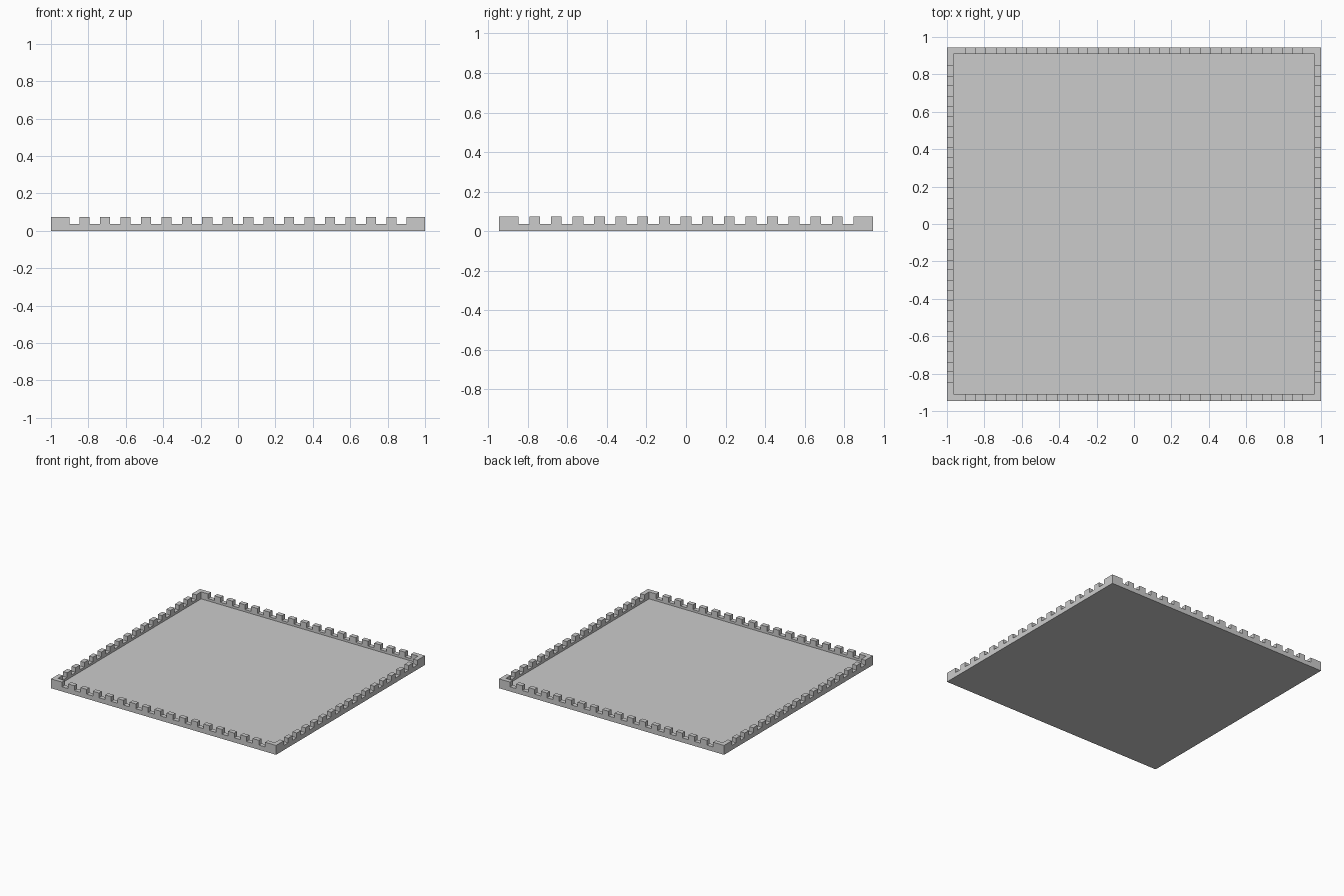
import bpy, bmesh
from mathutils import Matrix, Vector

if "Cube" in bpy.data.objects:
    bpy.data.objects.remove(bpy.data.objects["Cube"])

HX, HY = 1.0, 0.945          # half footprint
TOP, SILL, FLOOR = 0.075, 0.037, 0.019
WALL = 0.036                 # parapet thickness
CORNER = 0.098               # solid corner length


def boxes(name, spans):
    """One mesh object made of axis-aligned boxes given as (min, max)."""
    bm = bmesh.new()
    for lo, hi in spans:
        lo, hi = Vector(lo), Vector(hi)
        size = Matrix.Diagonal((*(hi - lo), 1))
        bmesh.ops.create_cube(bm, size=1, matrix=Matrix.Translation((lo + hi) / 2) @ size)
    mesh = bpy.data.meshes.new(name)
    bm.to_mesh(mesh)
    bm.free()
    obj = bpy.data.objects.new(name, mesh)
    bpy.context.collection.objects.link(obj)
    return obj


def gaps(half, count):
    """Start and end of each notch between the corners; merlons equal gaps."""
    step = 2 * (half - CORNER) / (2 * count - 1)
    for i in range(count):
        start = -half + CORNER + 2 * i * step
        yield start, start + step


# roof slab with its parapet
roof = boxes("roof_with_parapet", [((-HX, -HY, 0), (HX, HY, TOP))])

# recess and the notches, each bar cutting two opposite walls
cutters = [
    boxes("recess_cutter", [((WALL - HX, WALL - HY, FLOOR), (HX - WALL, HY - WALL, 1))]),
    boxes("front_back_notch_cutter",
          [((a, -2, SILL), (b, 2, 0.5)) for a, b in gaps(HX, 17)]),
    boxes("side_notch_cutter",
          [((-2, a, SILL), (2, b, 0.5)) for a, b in gaps(HY, 16)]),
]
for cutter in cutters:
    mod = roof.modifiers.new(cutter.name, 'BOOLEAN')
    mod.operation = 'DIFFERENCE'
    mod.solver = 'EXACT'
    mod.object = cutter

# bake the cuts and discard the cutters
graph = bpy.context.evaluated_depsgraph_get()
baked = bpy.data.meshes.new_from_object(roof.evaluated_get(graph))
roof.modifiers.clear()
roof.data = baked
baked.name = "roof_with_parapet"
for cutter in cutters:
    bpy.data.objects.remove(cutter)
